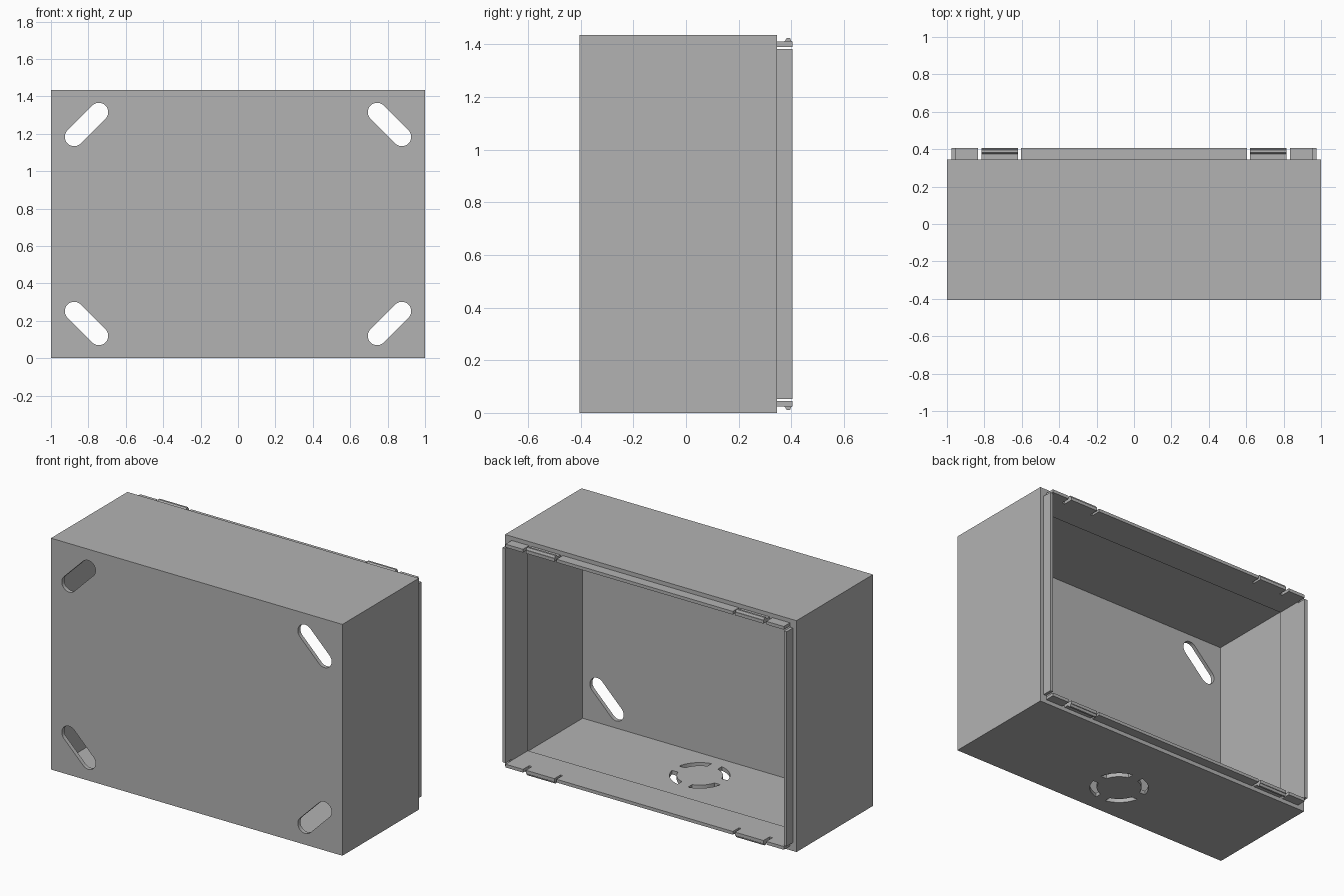
import bpy, bmesh
from math import pi, sin, cos, asin
from mathutils import Vector

cube = bpy.data.objects.get("Cube")
if cube:
    bpy.data.objects.remove(cube, do_unlink=True)

grey = bpy.data.materials.new("grey")
grey.use_nodes = True
grey.diffuse_color = (0.45, 0.45, 0.45, 1)
grey.node_tree.nodes["Principled BSDF"].inputs["Base Color"].default_value = (0.45, 0.45, 0.45, 1)

HEIGHT, FRONT, RIM, BACK = 1.435, -0.405, 0.345, 0.405
WALL, LIP = 0.025, 0.02        # wall and lip thickness
LIP_START = 0.185              # depth at which the inner lip begins
INNER = WALL + LIP


def prism(name, outline, low, high, place):
    """Extrude a 2D outline from low to high; place maps (a, b, c) to x, y, z."""
    bm = bmesh.new()
    bottom = [bm.verts.new(place(a, b, low)) for a, b in outline]
    top = [bm.verts.new(place(a, b, high)) for a, b in outline]
    bm.faces.new(bottom)
    bm.faces.new(top)
    n = len(outline)
    for i in range(n):
        j = (i + 1) % n
        bm.faces.new((bottom[i], bottom[j], top[j], top[i]))
    bmesh.ops.recalc_face_normals(bm, faces=bm.faces)
    mesh = bpy.data.meshes.new(name)
    bm.to_mesh(mesh)
    bm.free()
    mesh.materials.append(grey)
    obj = bpy.data.objects.new(name, mesh)
    bpy.context.scene.collection.objects.link(obj)
    return obj


def rect(a0, a1, b0, b1):
    return [(a0, b0), (a1, b0), (a1, b1), (a0, b1)]


def along_y(a, b, c):
    return (a, c, b)


def along_z(a, b, c):
    return (a, b, c)


def along_x(a, b, c):
    return (c, a, b)


def slot(x, z, dx, dz, r=0.05, steps=14):
    """Rounded slot outline whose end centres lie at +-(dx, dz)."""
    axis = Vector((dx, dz))
    angle = Vector((1, 0)).angle_signed(axis) * -1
    points = []
    for side in (1, -1):
        for i in range(steps + 1):
            t = angle - pi / 2 + pi * i / steps + (0 if side == 1 else pi)
            points.append((x + side * dx + r * cos(t), z + side * dz + r * sin(t)))
    return points


def ring_part(x, y, middle, r0=0.13, r1=0.17, bridge=0.035, steps=14):
    """Quarter ring outline, shortened to leave a bridge at each end."""
    points = []
    for r, sign in ((r1, 1), (r0, -1)):
        half = pi / 4 - asin(bridge / r)
        for i in range(steps + 1):
            t = middle + sign * half * (2 * i / steps - 1)
            points.append((x + r * cos(t), y + r * sin(t)))
    return points


# Open box shell
box = prism("box_shell", rect(-1, 1, 0, HEIGHT), FRONT, RIM, along_y)
cutters = [prism("cavity_cutter", rect(-1 + WALL, 1 - WALL, WALL, HEIGHT - WALL),
                 FRONT + WALL, RIM + 0.1, along_y)]

# Diagonal mounting slots in the front wall
for sx in (-1, 1):
    for sz in (-1, 1):
        outline = slot(sx * 0.81, HEIGHT / 2 + sz * 0.532, 0.066, -0.066 * sx * sz)
        cutters.append(prism("slot_cutter", outline, FRONT - 0.1, FRONT + 0.1, along_y))

# Round knockout in the bottom
for k in range(4):
    cutters.append(prism("knockout_cutter", ring_part(0, -0.135, pi / 4 + k * pi / 2),
                         -0.1, 0.1, along_z))

for cutter in cutters:
    cutter.hide_render = True
    mod = box.modifiers.new("cut", "BOOLEAN")
    mod.operation = "DIFFERENCE"
    mod.solver = "EXACT"
    mod.object = cutter
bpy.context.view_layer.update()
finished = bpy.data.meshes.new_from_object(box.evaluated_get(bpy.context.evaluated_depsgraph_get()))
box.modifiers.clear()
box.data = finished
for cutter in cutters:
    bpy.data.objects.remove(cutter, do_unlink=True)

# Top and bottom lips: notched strips inside the wall, with snap ridges
edge = 1 - INNER
gaps = [(0.605, 0.62), (0.815, 0.835)]
comb = [(-edge, LIP_START), (edge, LIP_START), (edge, BACK)]
notches = gaps[::-1] + [(-b, -a) for a, b in gaps]
for a, b in notches:
    comb += [(b, BACK), (b, RIM), (a, RIM), (a, BACK)]
comb.append((-edge, BACK))

for label, flip in (("bottom", False), ("top", True)):
    def level(z):
        return HEIGHT - z if flip else z
    prism(label + "_lip", comb, level(WALL), level(INNER), along_z)
    ridge = [(0.374, level(WALL)), (0.383, level(0.011)),
             (0.395, level(0.011)), (0.401, level(WALL))]
    for side, x in (("left", 0.62), ("right", -0.815)):
        prism(f"{label}_{side}_snap_ridge", ridge, x, x + 0.195, along_x)

# Side lips, shortened where they leave the box
z0, z1 = WALL, HEIGHT - WALL
s0, s1 = 0.052, HEIGHT - 0.052
side_outline = [(LIP_START, z0), (RIM, z0), (RIM, s0), (BACK, s0),
                (BACK, s1), (RIM, s1), (RIM, z1), (LIP_START, z1)]
for side, sign in (("left", 1), ("right", -1)):
    prism(side + "_lip", side_outline, sign * (1 - INNER), sign * (1 - WALL), along_x)
